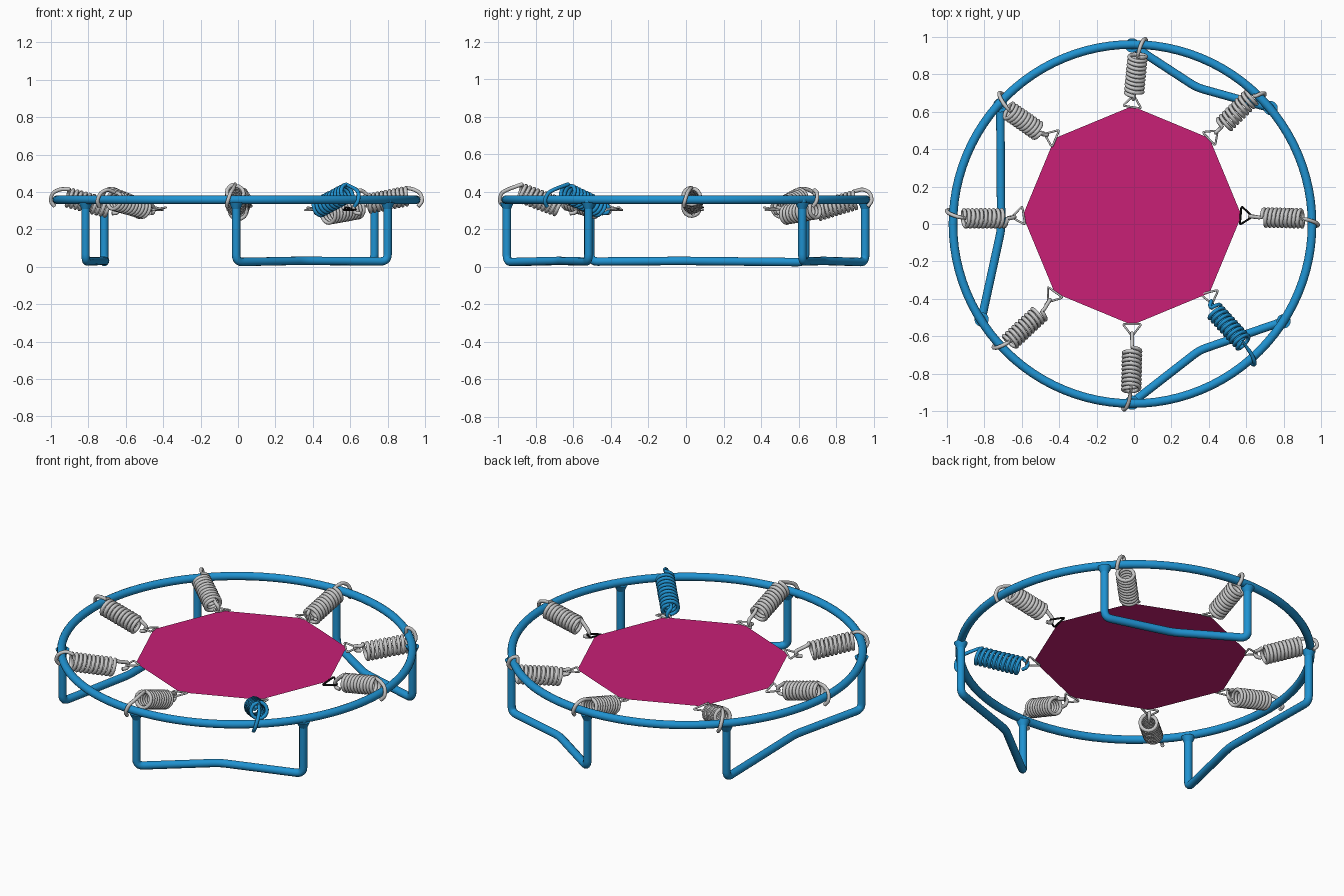
import bpy, math
from mathutils import Vector as V

if "Cube" in bpy.data.objects:
    bpy.data.objects.remove(bpy.data.objects["Cube"])


def material(name, rgb):
    m = bpy.data.materials.new(name)
    m.diffuse_color = (*rgb, 1)
    m.use_nodes = True
    m.node_tree.nodes["Principled BSDF"].inputs["Base Color"].default_value = m.diffuse_color
    return m


BLUE = material("blue paint", (0.014, 0.29, 0.64))
PINK = material("pink fabric", (0.58, 0.014, 0.18))
GREY = material("light grey steel", (0.58, 0.58, 0.58))
BLACK = material("black steel", (0.004, 0.004, 0.004))


def finish(ob, mat):
    ob.data.materials.clear()
    ob.data.materials.append(mat)
    bpy.ops.object.select_all(action='DESELECT')
    ob.select_set(True)
    bpy.context.view_layer.objects.active = ob
    if ob.type == 'CURVE':
        bpy.ops.object.convert(target='MESH')
    bpy.ops.object.shade_smooth_by_angle(angle=math.radians(50))


def rounded(points, radius, closed=False, steps=5):
    """Replace the corners of a path by small arcs."""
    pts = [V(p) for p in points]
    n = len(pts)
    out = []
    for i, p in enumerate(pts):
        if not closed and i in (0, n - 1):
            out.append(p)
            continue
        a, b = pts[i - 1], pts[(i + 1) % n]
        s = p + (a - p).normalized() * min(radius, (a - p).length * 0.45)
        e = p + (b - p).normalized() * min(radius, (b - p).length * 0.45)
        for k in range(steps + 1):
            t = k / steps
            out.append(s * (1 - t) ** 2 + p * 2 * t * (1 - t) + e * t * t)
    return out


def tube(name, pts, radius, mat, closed=False, res=2):
    cu = bpy.data.curves.new(name, 'CURVE')
    cu.dimensions = '3D'
    cu.bevel_depth = radius
    cu.bevel_resolution = res
    cu.use_fill_caps = True
    sp = cu.splines.new('POLY')
    sp.points.add(len(pts) - 1)
    for q, p in zip(sp.points, pts):
        q.co = (*p, 1)
    sp.use_cyclic_u = closed
    ob = bpy.data.objects.new(name, cu)
    bpy.context.collection.objects.link(ob)
    finish(ob, mat)
    return ob


# Top ring
RING_X, RING_R, RING_Z = -0.008, 0.96, 0.358
bpy.ops.mesh.primitive_torus_add(location=(RING_X, 0, RING_Z), major_radius=RING_R,
                                 minor_radius=0.023, major_segments=96, minor_segments=14)
bpy.context.object.name = "top_ring"
finish(bpy.context.object, BLUE)

# Three U-shaped legs with a bent foot bar, and flared weld collars
legs = {
    "left_leg": [(-0.715, 0.635), (-0.71, -0.03), (-0.815, -0.51)],
    "front_leg": [(-0.01, -0.955), (0.35, -0.675), (0.80, -0.52)],
    "back_leg": [(-0.01, 0.955), (0.335, 0.73), (0.73, 0.62)],
}
for name, (a, m, b) in legs.items():
    path = [(*a, RING_Z), (*a, 0.025), (*m, 0.032), (*b, 0.028), (*b, RING_Z)]
    tube(name, rounded(path, 0.04), 0.0225, BLUE, res=4)
    for end, p in (("a", a), ("b", b)):
        bpy.ops.mesh.primitive_cone_add(vertices=20, radius1=0.022, radius2=0.038, depth=0.035,
                                        location=(*p, RING_Z - 0.032))
        bpy.context.object.name = f"{name}_collar_{end}"
        finish(bpy.context.object, BLUE)

# Octagonal jumping mat, a thin sheet
MAT_C, MAT_R, MAT_Z = V((-0.01, 0.045, 0.31)), 0.585, 0.31
corners = [MAT_C + MAT_R * V((math.cos(i * math.pi / 4), math.sin(i * math.pi / 4), 0))
           for i in range(8)]
me = bpy.data.meshes.new("jumping_mat")
me.from_pydata(corners, [], [range(8)])
mat_ob = bpy.data.objects.new("jumping_mat", me)
bpy.context.collection.objects.link(mat_ob)
me.materials.append(PINK)

# Springs, counter-clockwise from +x: inner end, outer end of the coil axis
springs = [
    ("right", (0.69, 0.035, 0.335), (0.905, 0.03, 0.378)),
    ("back_right", (0.475, 0.525, 0.277), (0.645, 0.695, 0.308)),
    ("back", (0.0, 0.695, 0.295), (0.02, 0.905, 0.358)),
    ("back_left", (-0.51, 0.495, 0.305), (-0.675, 0.61, 0.372)),
    ("left", (-0.69, 0.03, 0.312), (-0.915, 0.03, 0.372)),
    ("front_left", (-0.50, -0.475, 0.307), (-0.67, -0.635, 0.355)),
    ("front", (-0.01, -0.675, 0.318), (-0.015, -0.89, 0.398)),
    ("front_right", (0.425, -0.46, 0.312), (0.59, -0.64, 0.398)),
]
COIL_R, WIRE, TURNS, STEPS = 0.045, 0.0105, 10, 16
for i, (name, inner, outer) in enumerate(springs):
    inner, outer = V(inner), V(outer)
    d = (outer - inner).normalized()
    side = d.cross(V((0, 0, 1))).normalized()
    up = side.cross(d)
    flat = V((outer.x - RING_X, outer.y, 0)).normalized()

    def on_ring(r, z, s):
        return V((RING_X, 0, z)) + flat * r + side * s

    # hook over the ring
    hook = [on_ring(0.972, 0.322, 0.045), on_ring(0.997, 0.35, 0.04),
            on_ring(0.985, 0.395, 0.025), on_ring(0.945, 0.415, 0.01),
            outer + up * COIL_R]
    # coil
    coil = []
    for k in range(TURNS * STEPS + 1):
        t = k / (TURNS * STEPS)
        a = 2 * math.pi * TURNS * t
        coil.append(outer.lerp(inner, t) + COIL_R * (up * math.cos(a) + side * math.sin(a)))
    # triangle link between mat corner and spring
    c = corners[i]
    out = V((inner.x - c.x, inner.y - c.y, 0)).normalized()
    across = V((-out.y, out.x, 0.15))
    apex = c + out * 0.06 + V((0, 0, -0.005))
    link = [c - out * 0.005 + across * 0.05, apex, c - out * 0.005 - across * 0.05]
    # small end hook reaching the link
    tail = [coil[-1], inner - d * 0.02 + up * 0.035, apex - out * 0.018 + V((0, 0, 0.015)),
            apex - out * 0.012 - V((0, 0, 0.018)), apex + out * 0.02 - V((0, 0, 0.02))]
    path = rounded(hook, 0.02, steps=4) + coil[1:-1] + rounded(tail, 0.015, steps=4)
    tube(f"{name}_spring", path, WIRE, BLUE if name == "front_right" else GREY)
    tube(f"{name}_link", rounded(link, 0.012, True, 4), 0.0055,
         BLACK if name == "right" else GREY, closed=True)
